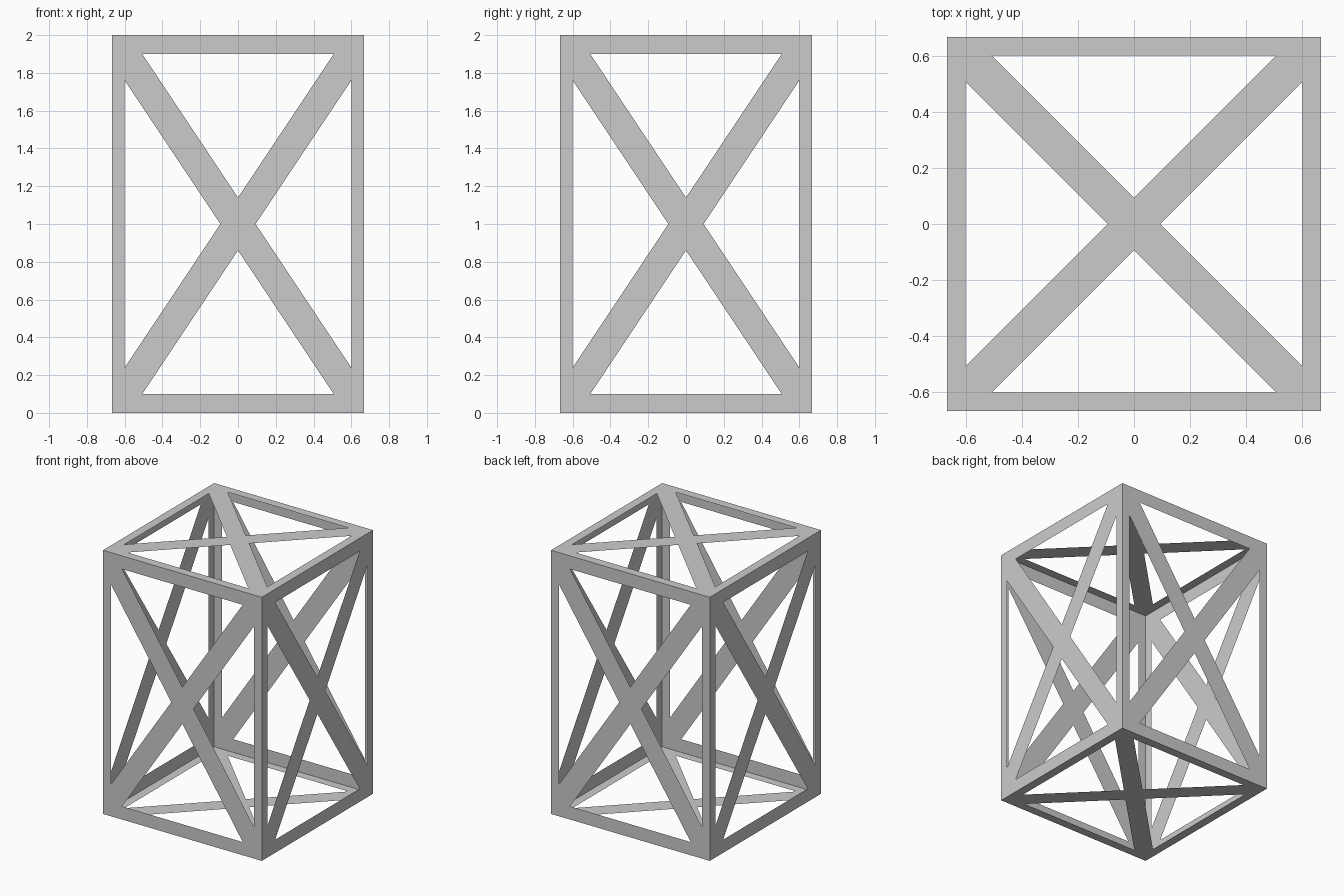
import bpy
import bmesh
from math import pi
from mathutils import Matrix, Vector

cube = bpy.data.objects.get("Cube")
if cube:
    bpy.data.objects.remove(cube, do_unlink=True)

GREY = (0.6, 0.6, 0.6, 1)
grey = bpy.data.materials.new("plain grey")
grey.use_nodes = True
grey.diffuse_color = GREY
grey.node_tree.nodes["Principled BSDF"].inputs["Base Color"].default_value = GREY

INNER = 0.9    # inner edge of the border, on a panel of half width 1
BRACE = 0.14   # half width of the diagonal strips along the axes
HALF_WIDTH, HALF_HEIGHT = 2 / 3, 1


def braced_panel(name, turn):
    """Thin square border with crossed braces, turned onto one side of the box."""
    bm = bmesh.new()
    reach = INNER - BRACE

    def face(points, quarter):
        spin = Matrix.Rotation(quarter * pi / 2, 4, "Z")
        bm.faces.new([bm.verts.new(spin @ Vector((x, y, 1))) for x, y in points])

    for quarter in range(4):
        # border strip, corner gusset and half of one brace
        face([(INNER, -reach), (1, -1), (1, 1), (INNER, reach)], quarter)
        face([(INNER, reach), (1, 1), (reach, INNER)], quarter)
        face([(BRACE, 0), (INNER, reach), (reach, INNER), (0, BRACE)], quarter)
    # crossing of the braces
    face([(BRACE, 0), (0, BRACE), (-BRACE, 0), (0, -BRACE)], 0)
    bmesh.ops.remove_doubles(bm, verts=bm.verts, dist=0.001)

    # turn to the side, stretch to the box and stand on the ground
    stretch = Matrix.Diagonal((HALF_WIDTH, HALF_WIDTH, HALF_HEIGHT, 1))
    bm.transform(Matrix.Translation((0, 0, HALF_HEIGHT)) @ stretch @ turn)
    mesh = bpy.data.meshes.new(name)
    bm.to_mesh(mesh)
    bm.free()
    mesh.materials.append(grey)
    bpy.context.collection.objects.link(bpy.data.objects.new(name, mesh))


# top and bottom panels
braced_panel("top_panel", Matrix.Identity(4))
braced_panel("bottom_panel", Matrix.Rotation(pi, 4, "X"))

# four upright panels
upright = Matrix.Rotation(pi / 2, 4, "X")
for step, side in enumerate(["front", "left", "back", "right"]):
    braced_panel(side + "_panel", Matrix.Rotation(step * pi / 2, 4, "Z") @ upright)
